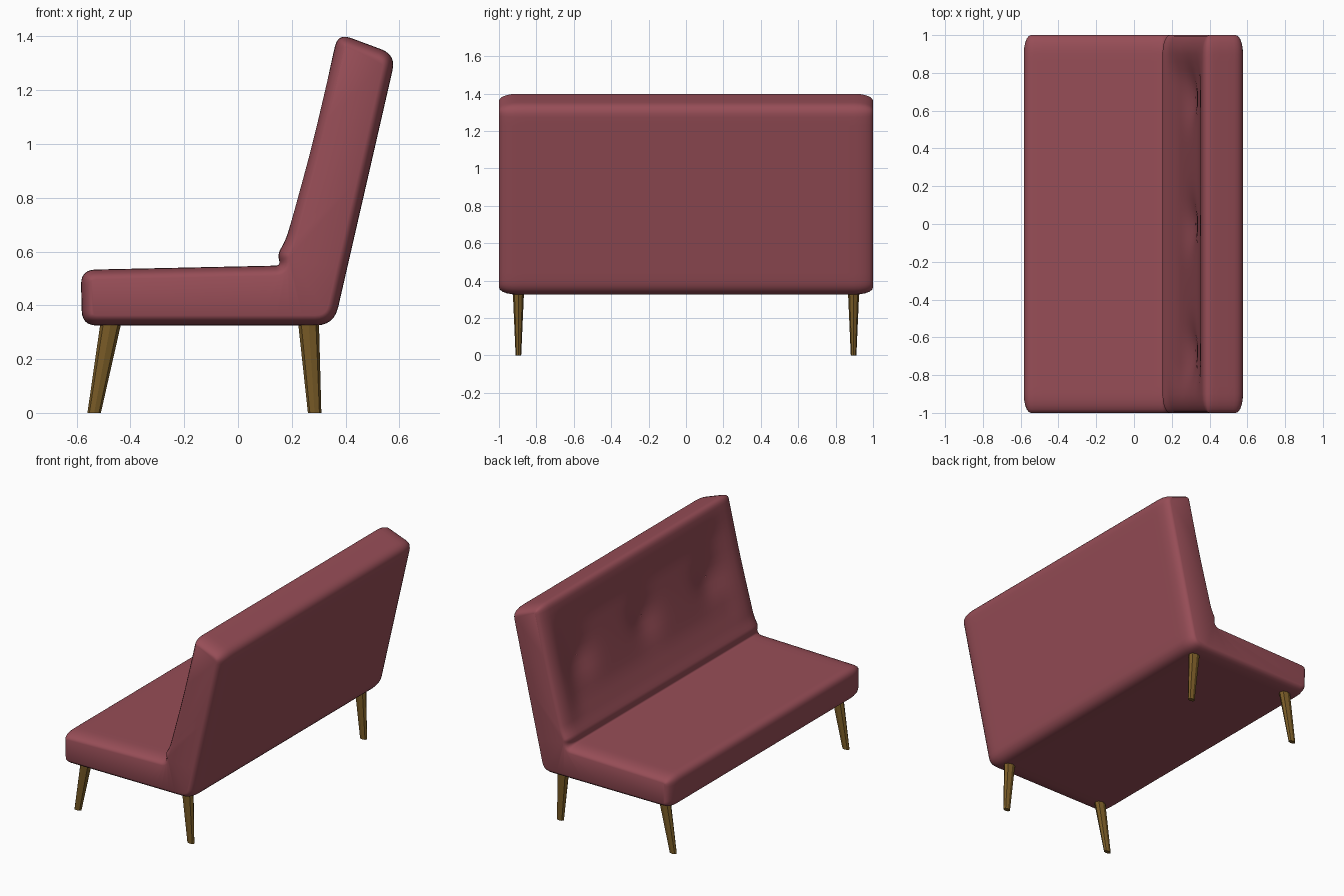
import bpy, bmesh, math
from mathutils import Vector

if "Cube" in bpy.data.objects:
    bpy.data.objects.remove(bpy.data.objects["Cube"])


def material(name, rgb):
    m = bpy.data.materials.new(name)
    m.diffuse_color = (*rgb, 1)
    m.use_nodes = True
    m.node_tree.nodes["Principled BSDF"].inputs["Base Color"].default_value = m.diffuse_color
    return m


FABRIC = material("red_fabric", (0.31, 0.075, 0.095))
WOOD = material("wood", (0.19, 0.105, 0.02))


def finish(name, bm, mat, angle):
    bmesh.ops.recalc_face_normals(bm, faces=bm.faces[:])
    me = bpy.data.meshes.new(name)
    bm.to_mesh(me)
    bm.free()
    me.materials.append(mat)
    ob = bpy.data.objects.new(name, me)
    bpy.context.collection.objects.link(ob)
    bpy.ops.object.select_all(action='DESELECT')
    ob.select_set(True)
    bpy.context.view_layer.objects.active = ob
    bpy.ops.object.shade_smooth_by_angle(angle=math.radians(angle))
    return ob


def smooth(a, b, v):
    t = max(0, min(1, (v - a) / (b - a)))
    return t * t * (3 - 2 * t)


def rounded_profile(corners, step=0.05, seg=6):
    """Soften each corner (x, z, setback) and split the long straight runs."""
    pts, n = [], len(corners)
    for i, (x, z, r) in enumerate(corners):
        p = Vector((x, z))
        a = p + (Vector(corners[i - 1][:2]) - p).normalized() * r
        b = p + (Vector(corners[(i + 1) % n][:2]) - p).normalized() * r
        for k in range(seg + 1):
            t = k / seg
            pts.append(a * (1 - t) ** 2 + p * 2 * t * (1 - t) + b * t * t)
    out = []
    for i, p in enumerate(pts):
        q = pts[(i + 1) % len(pts)]
        m = max(1, math.ceil((q - p).length / step))
        out += [p.lerp(q, k / m) for k in range(m)]
    return out


# Upholstered body: side profile swept across the width with rounded ends
BUTTON_Y, BUTTON_Z = (-0.67, 0, 0.67), 0.995
profile = rounded_profile([
    (-0.58, 0.325, 0.055), (0.357, 0.325, 0.07), (0.588, 1.332, 0.06),
    (0.372, 1.412, 0.05), (0.275, 1.0, 0.15), (0.18, 0.65, 0.03),
    (0.148, 0.59, 0.02), (0.157, 0.548, 0.018), (-0.585, 0.532, 0.055)])
normals = []
for i in range(len(profile)):
    d = (profile[(i + 1) % len(profile)] - profile[i - 1]).normalized()
    normals.append(Vector((-d.y, d.x)))          # points into the cushion


def recess(x, z, y):
    """Depth of the tufted hollow in the front of the backrest."""
    if z < 0.62 or x > 0.18 + (z - 0.65) * 0.26 + 0.05:
        return 0
    win = smooth(0.62, 0.8, z) * smooth(1.36, 1.18, z) * smooth(0.94, 0.75, abs(y))
    tuft = sum(math.exp(-((y - b) / 0.13) ** 2 - ((z - BUTTON_Z) / 0.12) ** 2)
               for b in BUTTON_Y)
    return 0.022 * win + 0.033 * tuft


curve = [math.radians(a) for a in (0, 18, 36, 54, 72, 90)]
end = [(0.9 + 0.1 * math.sin(t), 0.038 * (1 - math.cos(t))) for t in curve]
stations = [(-y, o) for y, o in reversed(end)]
stations += [(-0.9 + 1.8 * k / 44, 0) for k in range(1, 44)] + end

bm = bmesh.new()
rings = []
for y, inset in stations:
    ring = []
    for p, nrm in zip(profile, normals):
        q = p + nrm * inset + Vector((0.97, -0.24)) * recess(p.x, p.y, y)
        ring.append(bm.verts.new((q.x, y, q.y)))
    rings.append(ring)
for a, b in zip(rings, rings[1:]):
    for i in range(len(a)):
        bm.faces.new((a[i - 1], a[i], b[i], b[i - 1]))
bm.faces.new(rings[0])
bm.faces.new(rings[-1])
finish("upholstered_body", bm, FABRIC, 50)

# Small tufting buttons
for i, y in enumerate(BUTTON_Y):
    bm = bmesh.new()
    bmesh.ops.create_uvsphere(bm, u_segments=12, v_segments=6, radius=0.01)
    bmesh.ops.scale(bm, vec=(0.5, 1, 1), verts=bm.verts)
    bmesh.ops.translate(bm, vec=(0.328, y, BUTTON_Z - 0.013), verts=bm.verts)
    finish(f"button_{i + 1}", bm, FABRIC, 60)


# Splayed, tapered legs
def leg(name, top_x, foot_x, y):
    bm = bmesh.new()
    loops = []
    for x, z, rx, ry in ((foot_x, 0, 0.025, 0.015), (top_x, 0.34, 0.039, 0.03)):
        loops.append([bm.verts.new((x + rx * math.cos(a), y + ry * math.sin(a), z))
                      for a in (math.tau * k / 8 for k in range(8))])
    lo, hi = loops
    for i in range(8):
        bm.faces.new((lo[i - 1], lo[i], hi[i], hi[i - 1]))
    bm.faces.new(lo)
    bm.faces.new(hi)
    finish(name, bm, WOOD, 30)


for side, y in (("near", -0.896), ("far", 0.896)):
    leg(f"seat_leg_{side}", -0.472, -0.535, y)
    leg(f"back_leg_{side}", 0.262, 0.285, y)
